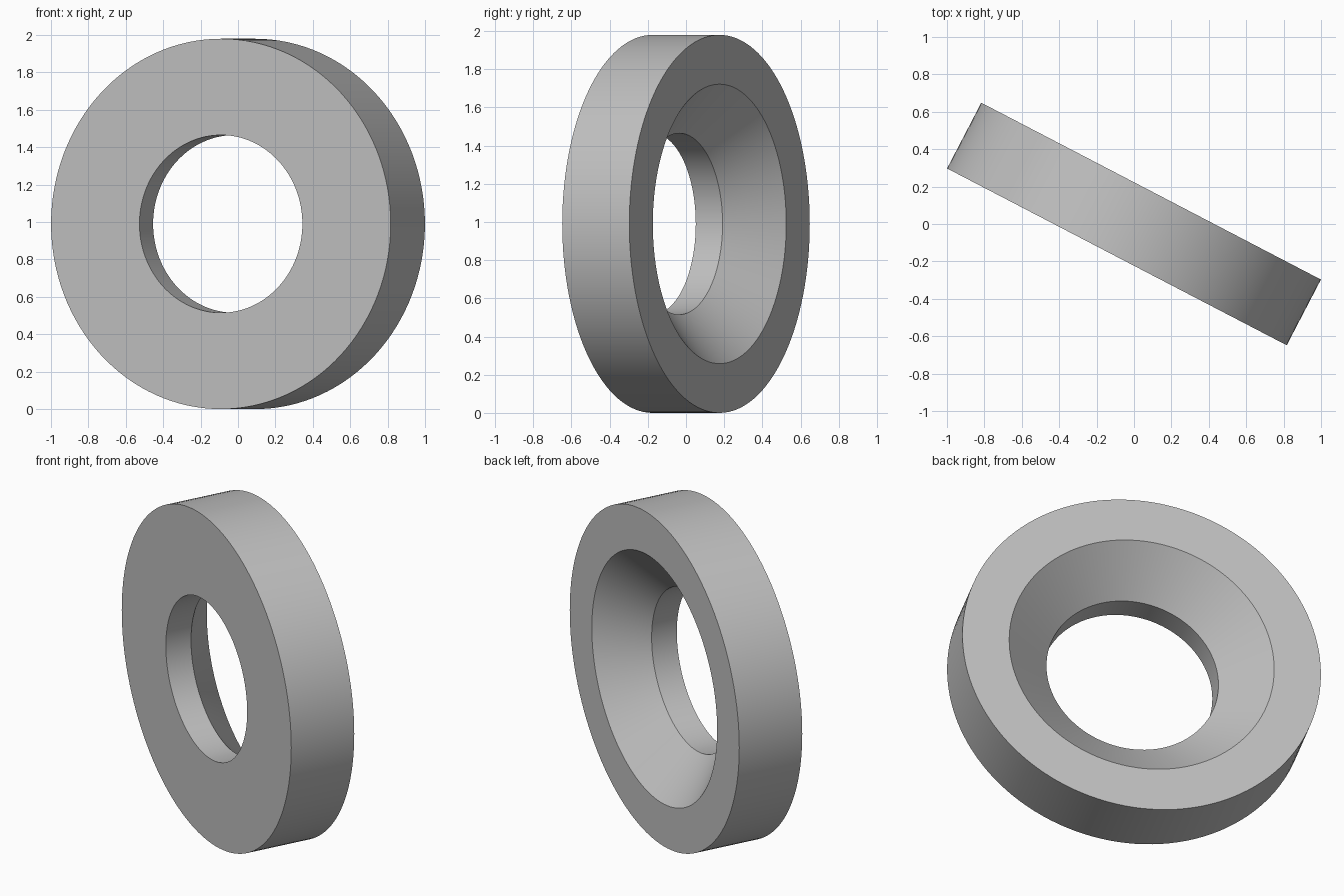
import bpy, bmesh, math
from mathutils import Matrix

cube = bpy.data.objects.get("Cube")
if cube:
    bpy.data.objects.remove(cube, do_unlink=True)

SEGMENTS = 128
HALF = 0.198          # half the thickness
OUTER, BORE, RIM = 0.99, 0.475, 0.732
STRETCH = 1.034       # the ring is slightly wider than tall
TURN = math.radians(-27.5)

# Plain grey
grey = bpy.data.materials.new("grey")
grey.use_nodes = True
colour = (0.53, 0.53, 0.53, 1)
grey.diffuse_color = colour
grey.node_tree.nodes["Principled BSDF"].inputs["Base Color"].default_value = colour

# Cross-section (radius, depth): flat front, straight bore, countersunk back
profile = [(OUTER, -HALF), (OUTER, HALF), (RIM, HALF), (BORE, -0.2 * HALF), (BORE, -HALF)]

# Sweep the closed section around the y axis
bm = bmesh.new()
verts = [bm.verts.new((r, y, 0)) for r, y in profile]
edges = [bm.edges.new((v, verts[i - 1])) for i, v in enumerate(verts)]
bmesh.ops.spin(bm, geom=verts + edges, cent=(0, 0, 0), axis=(0, 1, 0),
               angle=math.tau, steps=SEGMENTS, use_merge=True)
bmesh.ops.remove_doubles(bm, verts=bm.verts, dist=0.0001)
bmesh.ops.recalc_face_normals(bm, faces=bm.faces)

# Widen, turn and stand on the ground
place = (Matrix.Translation((0, 0, OUTER)) @ Matrix.Rotation(TURN, 4, 'Z')
         @ Matrix.Diagonal((STRETCH, 1, 1, 1)))
bm.transform(place)

mesh = bpy.data.meshes.new("countersunk_ring")
bm.to_mesh(mesh)
bm.free()
mesh.materials.append(grey)
ring = bpy.data.objects.new("countersunk_ring", mesh)
bpy.context.collection.objects.link(ring)

# Smooth curved walls, crisp rims
bpy.ops.object.select_all(action='DESELECT')
ring.select_set(True)
bpy.context.view_layer.objects.active = ring
bpy.ops.object.shade_smooth_by_angle(angle=math.radians(30))
